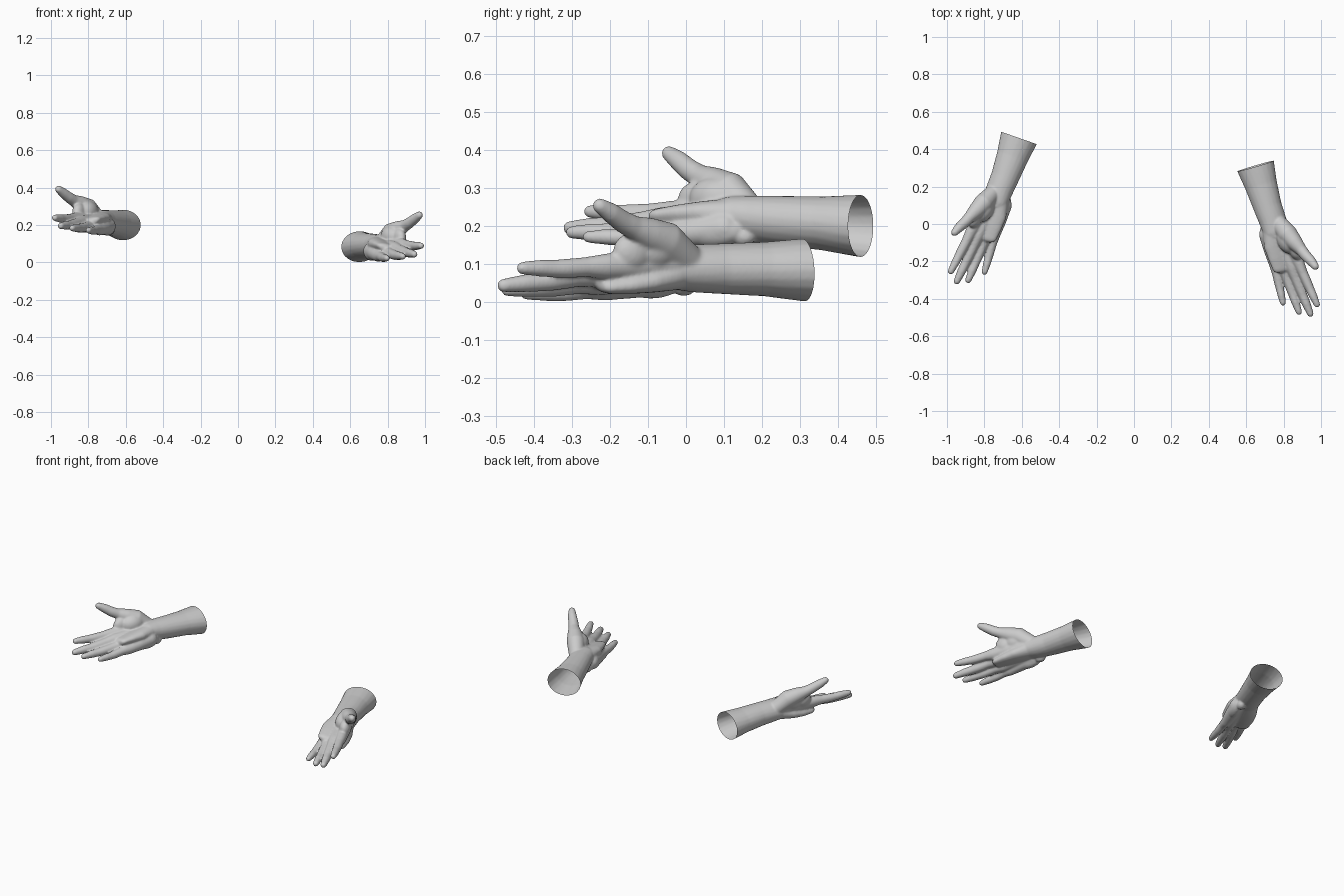
import bpy, bmesh, math
from mathutils import Vector, Matrix

if "Cube" in bpy.data.objects:
    bpy.data.objects.remove(bpy.data.objects["Cube"])

skin = bpy.data.materials.new("light grey")
skin.diffuse_color = (0.6, 0.6, 0.6, 1)
skin.use_nodes = True
skin.node_tree.nodes["Principled BSDF"].inputs["Base Color"].default_value = skin.diffuse_color
SIDES = 20


def tube(bm, sections, tilts=None):
    """Loft rounded tube through (x, y, z, half width, half height) sections."""
    pts = [Vector(s[:3]) for s in sections]
    rings = []
    for i, s in enumerate(sections):
        d = (pts[min(i + 1, len(pts) - 1)] - pts[max(i - 1, 0)]).normalized()
        u = d.cross(Vector((0, 0, 1))).normalized()
        roll = Matrix.Rotation(math.radians(tilts[i] if tilts else 20), 3, d)
        u = roll @ u
        v = u.cross(d)
        w, h = s[3], s[-1]
        steps = [(0, 1)]
        dome = [(math.sin(a), math.cos(a)) for a in (0.5, 0.95, 1.3)]
        if i == 0:
            steps = [(-a, b) for a, b in reversed(dome)] + steps
        if i == len(sections) - 1:
            steps += dome
        for off, k in steps:
            c = pts[i] + d * off * min(w, h)
            rings.append([bm.verts.new(c + u * w * k * math.cos(t) + v * h * k * math.sin(t))
                          for t in (2 * math.pi * j / SIDES for j in range(SIDES))])
    for a, b in zip(rings, rings[1:]):
        for j in range(SIDES):
            n = (j + 1) % SIDES
            bm.faces.new((a[j], a[n], b[n], b[j]))
    bm.faces.new(rings[0][::-1])
    bm.faces.new(rings[-1])


def ball(bm, centre, size, turn=0):
    m = Matrix.Translation(centre) @ Matrix.Rotation(math.radians(turn), 4, 'Z') @ Matrix.Diagonal((*size, 1))
    bmesh.ops.create_icosphere(bm, subdivisions=3, radius=1, matrix=m)


bm = bmesh.new()

# forearm and wrist
tube(bm, [(-0.595, 0.51, 0.199, 0.105, 0.085), (-0.615, 0.46, 0.20, 0.101, 0.082),
          (-0.65, 0.36, 0.207, 0.086, 0.071), (-0.69, 0.25, 0.213, 0.076, 0.066),
          (-0.72, 0.18, 0.217, 0.073, 0.062), (-0.745, 0.12, 0.222, 0.072, 0.054)],
     tilts=[0, 0, 4, 8, 14, 20])

# fingers: metacarpal start, knuckle, tip, thickness
fingers = [
    ((-0.775, 0.13, 0.235), (-0.872, -0.045, 0.232), (-0.979, -0.253, 0.238), 1.03),
    ((-0.745, 0.12, 0.225), (-0.833, -0.065, 0.214), (-0.947, -0.306, 0.195), 1.08),
    ((-0.72, 0.11, 0.21), (-0.79, -0.07, 0.192), (-0.886, -0.300, 0.183), 1.03),
    ((-0.695, 0.10, 0.195), (-0.745, -0.06, 0.175), (-0.799, -0.257, 0.171), 0.96),
]
for base, knuckle, tip, k in fingers:
    b, n, t = Vector(base), Vector(knuckle), Vector(tip)
    secs = [(*b, 0.042, 0.044), (*b.lerp(n, 0.5), 0.038, 0.039), (*n, 0.030 * k, 0.033 * k)]
    for f, r, lift in ((0.22, 0.0255, 0), (0.48, 0.0245, -0.003), (0.62, 0.0225, -0.003),
                       (0.78, 0.0215, -0.001), (1.0, 0.0165, 0)):
        p = n.lerp(t, f)
        secs.append((p.x, p.y, p.z + lift, r * k, r * k))
    tube(bm, secs)

# palm slab filling the hollows between the bones
tube(bm, [(-0.74, 0.13, 0.218, 0.075, 0.052), (-0.765, 0.06, 0.212, 0.092, 0.045),
          (-0.79, 0.0, 0.207, 0.092, 0.038), (-0.812, -0.06, 0.203, 0.085, 0.029)],
     tilts=[20, 21, 22, 22])

# thumb
tube(bm, [(-0.755, 0.165, 0.238, 0.044), (-0.805, 0.112, 0.292, 0.052),
          (-0.845, 0.07, 0.313, 0.043), (-0.88, 0.035, 0.331, 0.031),
          (-0.905, 0.008, 0.348, 0.029), (-0.937, -0.021, 0.373, 0.026),
          (-0.959, -0.045, 0.391, 0.020)])

# palm pads at the thumb base, thumb web and outer edge, and the wrist bone
ball(bm, (-0.805, 0.08, 0.272), (0.055, 0.075, 0.058), -25)
ball(bm, (-0.848, 0.03, 0.268), (0.034, 0.055, 0.05), -25)
ball(bm, (-0.70, 0.07, 0.187), (0.036, 0.085, 0.044), -20)
ball(bm, (-0.685, 0.15, 0.172), (0.026, 0.034, 0.026), -20)

mesh = bpy.data.meshes.new("hand_parts")
bm.to_mesh(mesh)
bm.free()
hand = bpy.data.objects.new("right_hand", mesh)
bpy.context.collection.objects.link(hand)

# fuse the parts into one smooth skin
fuse = hand.modifiers.new("fuse", 'REMESH')
fuse.mode = 'VOXEL'
fuse.voxel_size = 0.005
relax = hand.modifiers.new("relax", 'SMOOTH')
relax.factor = 0.5
relax.iterations = 10
shape = bpy.data.meshes.new_from_object(hand.evaluated_get(bpy.context.evaluated_depsgraph_get()))
hand.modifiers.clear()

# cut the forearm end open
bm = bmesh.new()
bm.from_mesh(shape)
bmesh.ops.bisect_plane(bm, geom=bm.verts[:] + bm.edges[:] + bm.faces[:], dist=1e-5,
                       plane_co=(-0.615, 0.46, 0.20), plane_no=(0.33, 0.94, 0.0), clear_outer=True)
bm.to_mesh(shape)

# mirrored second hand, held lower and further forward
move = (Matrix.Translation((0.65, 0.31, 0.084)) @ Matrix.Rotation(math.radians(2.6), 4, 'X')
        @ Matrix.Rotation(math.radians(-3.1), 4, 'Z') @ Matrix.Scale(1.01, 4)
        @ Matrix.Translation((-0.615, -0.46, -0.20)) @ Matrix.Diagonal((-1, 1, 1, 1)))
bm.transform(move)
bmesh.ops.reverse_faces(bm, faces=bm.faces)
other = bpy.data.meshes.new("left_hand")
bm.to_mesh(other)
bm.free()

hand.data = shape
left = bpy.data.objects.new("left_hand", other)
bpy.context.collection.objects.link(left)
for ob in (hand, left):
    ob.data.materials.clear()
    ob.data.materials.append(skin)
    ob.data.polygons.foreach_set("use_smooth", [True] * len(ob.data.polygons))
